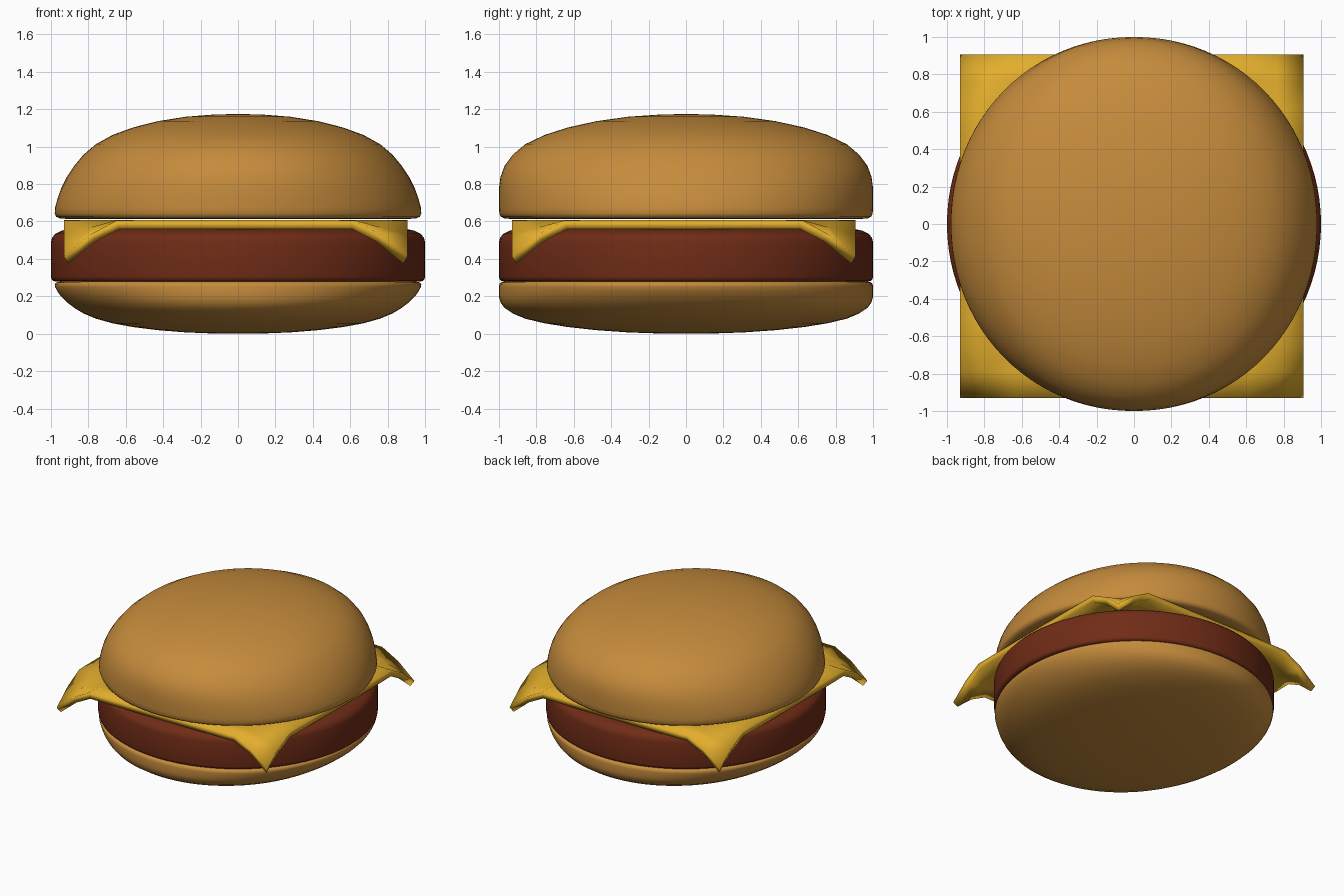
import bpy, bmesh, math

if "Cube" in bpy.data.objects:
    bpy.data.objects.remove(bpy.data.objects["Cube"])


def make_object(name, bm, color):
    bmesh.ops.recalc_face_normals(bm, faces=bm.faces)
    mesh = bpy.data.meshes.new(name)
    bm.to_mesh(mesh)
    bm.free()
    ob = bpy.data.objects.new(name, mesh)
    bpy.context.collection.objects.link(ob)
    mat = bpy.data.materials.new(name + "_color")
    mat.diffuse_color = (*color, 1)
    mat.use_nodes = True
    mat.node_tree.nodes["Principled BSDF"].inputs["Base Color"].default_value = mat.diffuse_color
    mesh.materials.append(mat)
    bpy.ops.object.select_all(action='DESELECT')
    ob.select_set(True)
    bpy.context.view_layer.objects.active = ob
    bpy.ops.object.shade_smooth_by_angle(angle=math.radians(50))
    return ob


def stacked_rings(name, levels, color, power=2.0, n=96):
    """Skin oval rings (x radius, y radius, z) and close both ends."""
    bm = bmesh.new()
    rings = []
    for rx, ry, z in levels:
        ring = []
        for i in range(n):
            a = 2 * math.pi * i / n
            c, s = math.cos(a), math.sin(a)
            ring.append(bm.verts.new((
                rx * math.copysign(abs(c) ** (2 / power), c),
                ry * math.copysign(abs(s) ** (2 / power), s), z)))
        rings.append(ring)
    for low, high in zip(rings, rings[1:]):
        for i in range(n):
            j = (i + 1) % n
            bm.faces.new((low[i], low[j], high[j], high[i]))
    bm.faces.new(rings[0])
    bm.faces.new(rings[-1])
    return make_object(name, bm, color)


BUN = (0.56, 0.26, 0.045)

# Bun profile: x radius, y radius, height above the cut face
bun = [(0.90, 0.92, 0.0), (0.95, 0.97, 0.003), (0.972, 0.99, 0.012),
       (0.98, 0.998, 0.03), (0.978, 1.0, 0.06), (0.965, 1.0, 0.11),
       (0.945, 1.0, 0.165), (0.915, 0.992, 0.225), (0.875, 0.97, 0.285),
       (0.825, 0.925, 0.345), (0.76, 0.86, 0.40), (0.67, 0.755, 0.45),
       (0.56, 0.63, 0.49), (0.43, 0.48, 0.523), (0.28, 0.31, 0.547),
       (0.14, 0.15, 0.558), (0.04, 0.04, 0.561)]
stacked_rings("top_bun", [(x, y, 0.613 + h) for x, y, h in bun], BUN, 2.04)
stacked_rings("bottom_bun", [(x, y, 0.28 * (1 - h / 0.561)) for x, y, h in bun],
              BUN, 2.04)

# Patty: round disc with softened rims
patty = [(0.96, 0.278), (0.985, 0.281), (0.997, 0.29), (1.0, 0.305),
         (1.0, 0.49), (0.993, 0.515), (0.975, 0.535), (0.94, 0.552),
         (0.88, 0.563), (0.78, 0.568)]
stacked_rings("patty", [(r, r, z) for r, z in patty], (0.16, 0.025, 0.008))

# Cheese slice: square grid with drooping corners
bm = bmesh.new()
half = 0.9175
bmesh.ops.create_grid(bm, x_segments=13, y_segments=13, size=half)
for v in bm.verts:
    d = math.hypot(half - abs(v.co.x), half - abs(v.co.y))
    droop = 0.195 * max(0, 1 - d / 0.29) ** 1.4
    v.co.z = 0.607 - droop
    v.co.x -= 0.0125
    v.co.y -= 0.0125
cheese = make_object("cheese_slice", bm, (0.76, 0.42, 0.025))
solid = cheese.modifiers.new("thickness", 'SOLIDIFY')
solid.thickness = 0.048
solid.offset = -1
